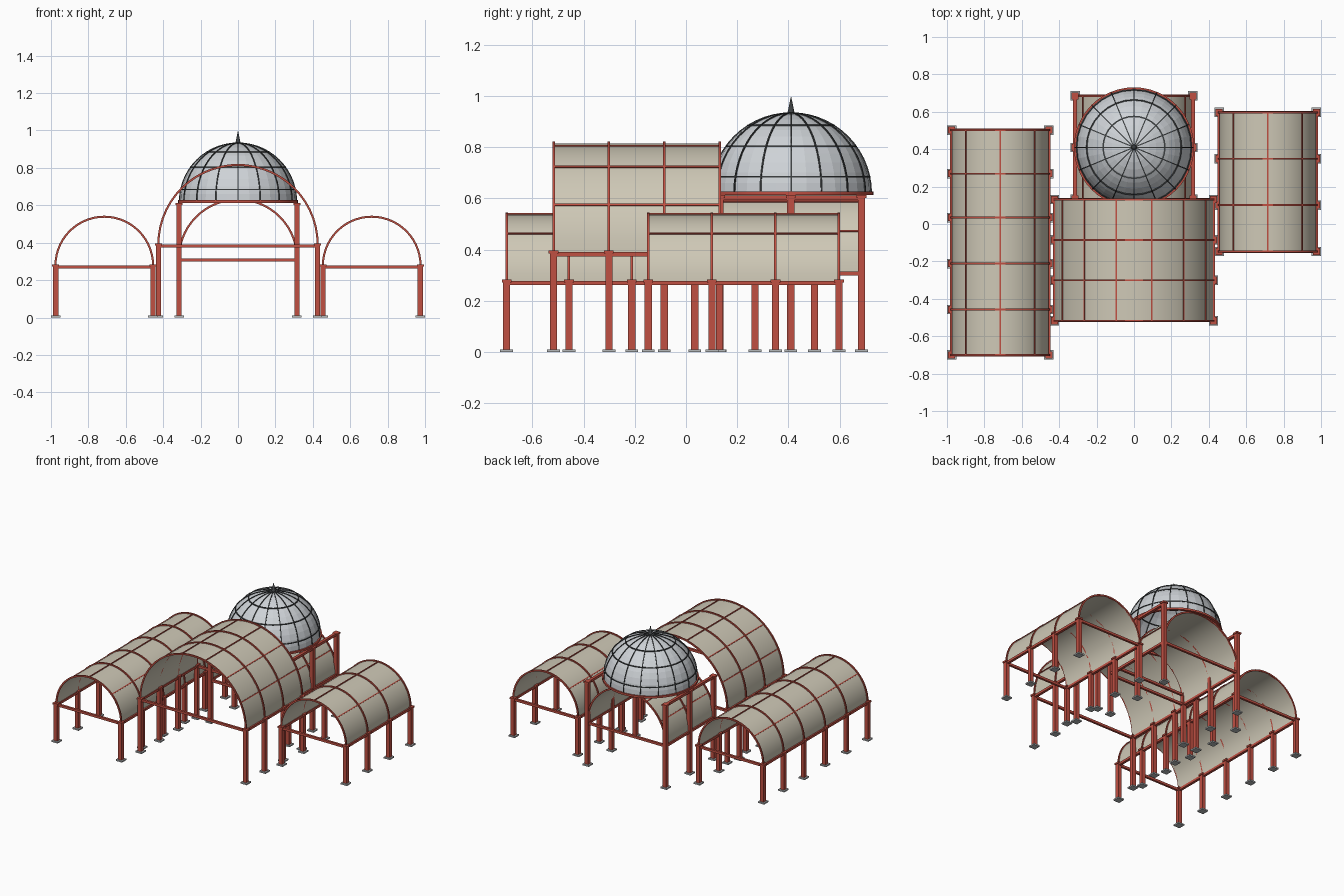
import bpy, bmesh, math
from mathutils import Matrix, Vector

cube = bpy.data.objects.get("Cube")
if cube:
    bpy.data.objects.remove(cube, do_unlink=True)


def material(name, color):
    m = bpy.data.materials.new(name)
    m.use_nodes = True
    rgba = (*color, 1)
    m.diffuse_color = rgba
    m.node_tree.nodes["Principled BSDF"].inputs["Base Color"].default_value = rgba
    return m


RED = material("painted red steel", (0.53, 0.08, 0.055))
CANVAS = material("beige canvas", (0.62, 0.58, 0.47))
GLASS = material("pale grey glass", (0.62, 0.65, 0.68))
DARK = material("dark iron", (0.045, 0.05, 0.052))
STONE = material("grey footing", (0.47, 0.49, 0.5))


def finish(bm, name, mat, smooth=True):
    bmesh.ops.recalc_face_normals(bm, faces=bm.faces)
    mesh = bpy.data.meshes.new(name)
    bm.to_mesh(mesh)
    bm.free()
    ob = bpy.data.objects.new(name, mesh)
    bpy.context.collection.objects.link(ob)
    mesh.materials.append(mat)
    if smooth:
        bpy.ops.object.select_all(action='DESELECT')
        ob.select_set(True)
        bpy.context.view_layer.objects.active = ob
        bpy.ops.object.shade_smooth_by_angle(angle=math.radians(30))


def box(bm, center, size):
    bmesh.ops.create_cube(bm, size=1, matrix=Matrix.Translation(center) @ Matrix.Diagonal((*size, 1)))


def band(bm, r, depth, width, a0, a1, n, matrix):
    """Rectangular bar bent along an arc in the local XZ plane."""
    closed = abs(a1 - a0 - math.tau) < 1e-4
    rings = []
    for i in range(n if closed else n + 1):
        a = a0 + (a1 - a0) * i / n
        ring = []
        for dr, dy in ((-1, -1), (1, -1), (1, 1), (-1, 1)):
            rad = r + dr * depth / 2
            ring.append(bm.verts.new(matrix @ Vector((rad * math.cos(a), dy * width / 2, rad * math.sin(a)))))
        rings.append(ring)
    pairs = list(zip(rings, rings[1:]))
    if closed:
        pairs.append((rings[-1], rings[0]))
    else:
        bm.faces.new(rings[0])
        bm.faces.new(rings[-1])
    for p, q in pairs:
        for k in range(4):
            bm.faces.new((p[k], p[(k + 1) % 4], q[(k + 1) % 4], q[k]))


def posts(prefix, xs, ys, height):
    steel, feet = bmesh.new(), bmesh.new()
    for x in xs:
        for y in ys:
            box(steel, (x, y, height / 2 + 0.004), (0.028, 0.028, height - 0.008))
            box(steel, (x, y, height - 0.006), (0.038, 0.038, 0.012))
            box(feet, (x, y, 0.005), (0.05, 0.05, 0.01))
    finish(steel, prefix + "_posts", RED, smooth=False)
    finish(feet, prefix + "_footings", STONE, smooth=False)


def vault(prefix, cx, r, spring, ys, purlins, height):
    """Barrel vault: canvas shell under arched ribs and purlins, on eave beams and posts."""
    y0, y1 = ys[0], ys[-1]
    length, mid = y1 - y0, (y0 + y1) / 2
    shell = bmesh.new()
    band(shell, r - 0.003, 0.003, length, 0, math.pi, 28, Matrix.Translation((cx, mid, spring)))
    finish(shell, prefix + "_canvas", CANVAS)

    ribs = bmesh.new()
    for y in ys:
        band(ribs, r + 0.001, 0.011, 0.01, 0, math.pi, 28, Matrix.Translation((cx, y, spring)))
    for i in range(1, purlins):
        turn = Matrix.Rotation(-math.pi * i / purlins, 4, 'Y')
        bmesh.ops.create_cube(ribs, size=1, matrix=Matrix.Translation((cx, mid, spring)) @ turn
                              @ Matrix.Translation((r, 0, 0)) @ Matrix.Diagonal((0.008, length, 0.007, 1)))
    finish(ribs, prefix + "_ribs", RED)

    beams = bmesh.new()
    for side in (-1, 1):
        box(beams, (cx + side * r, mid, spring - 0.008), (0.018, length, 0.017))
    for y in (y0, y1):
        box(beams, (cx, y, spring - 0.008), (2 * r, 0.016, 0.017))
    finish(beams, prefix + "_beams", RED, smooth=False)
    posts(prefix, (cx - r, cx + r), ys, height)


# Three free-standing vaults and the crossing under the dome
vault("right_vault", -0.715, 0.26, 0.278, (-0.70, -0.457, -0.212, 0.034, 0.269, 0.502), 4, 0.284)
vault("left_vault", 0.715, 0.26, 0.278, (-0.147, 0.101, 0.349, 0.597), 4, 0.284)
vault("central_vault", 0, 0.425, 0.39, (-0.517, -0.301, -0.085, 0.131), 7, 0.397)
vault("rear_vault", 0, 0.315, 0.315, (0.133, 0.409, 0.685), 6, 0.613)

# High side beams carrying the dome
high = bmesh.new()
for side in (-1, 1):
    box(high, (side * 0.315, 0.409, 0.603), (0.02, 0.57, 0.018))
finish(high, "dome_support_beams", RED, smooth=False)

# Dome
R = 0.312
center = Matrix.Translation((0, 0.41, 0.62))
dome = bmesh.new()
bmesh.ops.create_uvsphere(dome, u_segments=32, v_segments=24, radius=R, matrix=center)
low = [v for v in dome.verts if v.co.z < 0.619]
bmesh.ops.delete(dome, geom=low, context='VERTS')
finish(dome, "dome_glass", GLASS, smooth=False)

flat = Matrix.Rotation(math.pi / 2, 4, 'X')
ribs = bmesh.new()
for i in range(16):
    band(ribs, R, 0.008, 0.006, 0, math.pi / 2, 14, center @ Matrix.Rotation(math.tau * i / 16, 4, 'Z'))
for degrees in (12, 36, 58):
    lat = math.radians(degrees)
    band(ribs, R * math.cos(lat), 0.008, 0.006, 0, math.tau, 32,
         center @ Matrix.Translation((0, 0, R * math.sin(lat))) @ flat)
finish(ribs, "dome_ribs", DARK)

ring = bmesh.new()
band(ring, R, 0.018, 0.014, 0, math.tau, 48, center @ flat)
finish(ring, "dome_base_ring", RED)

finial = bmesh.new()
bmesh.ops.create_cone(finial, cap_ends=True, segments=12, radius1=0.015, radius2=0.0, depth=0.072,
                      matrix=Matrix.Translation((0, 0.41, 0.964)))
finish(finial, "dome_finial", DARK)
